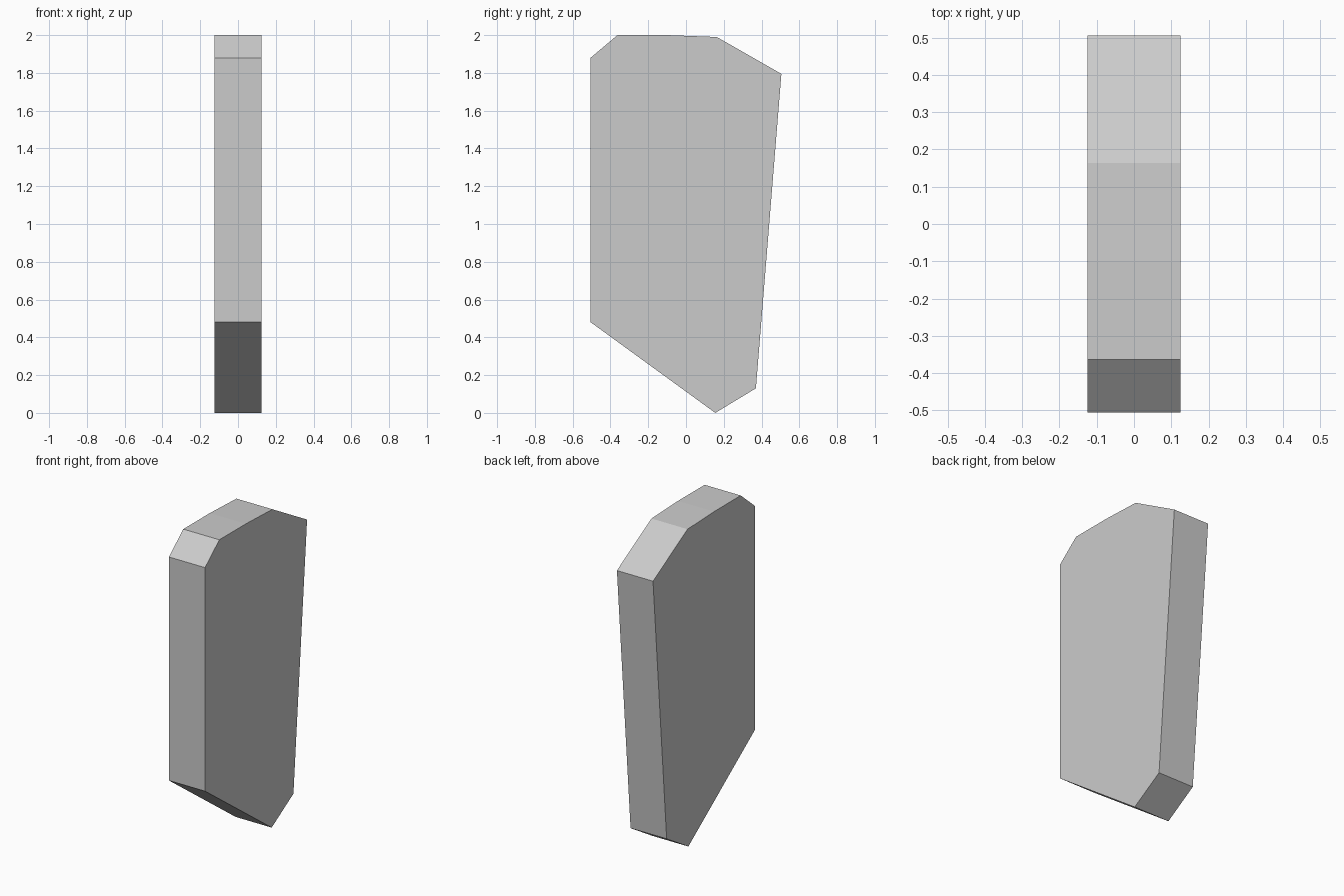
import bpy, bmesh

if "Cube" in bpy.data.objects:
    bpy.data.objects.remove(bpy.data.objects["Cube"])

HALF_WIDTH = 0.125

# Side outline of the slab as (y, z)
outline = [(-0.505, 0.48), (0.155, 0.0), (0.37, 0.13), (0.505, 1.795),
           (0.163, 1.99), (-0.10, 2.0), (-0.363, 2.0), (-0.505, 1.88)]

# Fill the outline and extrude it across x
bm = bmesh.new()
face = bm.faces.new([bm.verts.new((-HALF_WIDTH, y, z)) for y, z in outline])
extruded = bmesh.ops.extrude_face_region(bm, geom=[face])["geom"]
bmesh.ops.translate(bm, vec=(2 * HALF_WIDTH, 0, 0),
                    verts=[g for g in extruded if isinstance(g, bmesh.types.BMVert)])

# Make sure both end caps exist and normals face outward
caps = [f for f in bm.faces if len(f.verts) == len(outline)]
if len(caps) < 2:
    bmesh.ops.holes_fill(bm, edges=bm.edges[:], sides=0)
bmesh.ops.recalc_face_normals(bm, faces=bm.faces[:])

mesh = bpy.data.meshes.new("faceted_slab")
bm.to_mesh(mesh)
bm.free()
slab = bpy.data.objects.new("faceted_slab", mesh)
bpy.context.collection.objects.link(slab)
